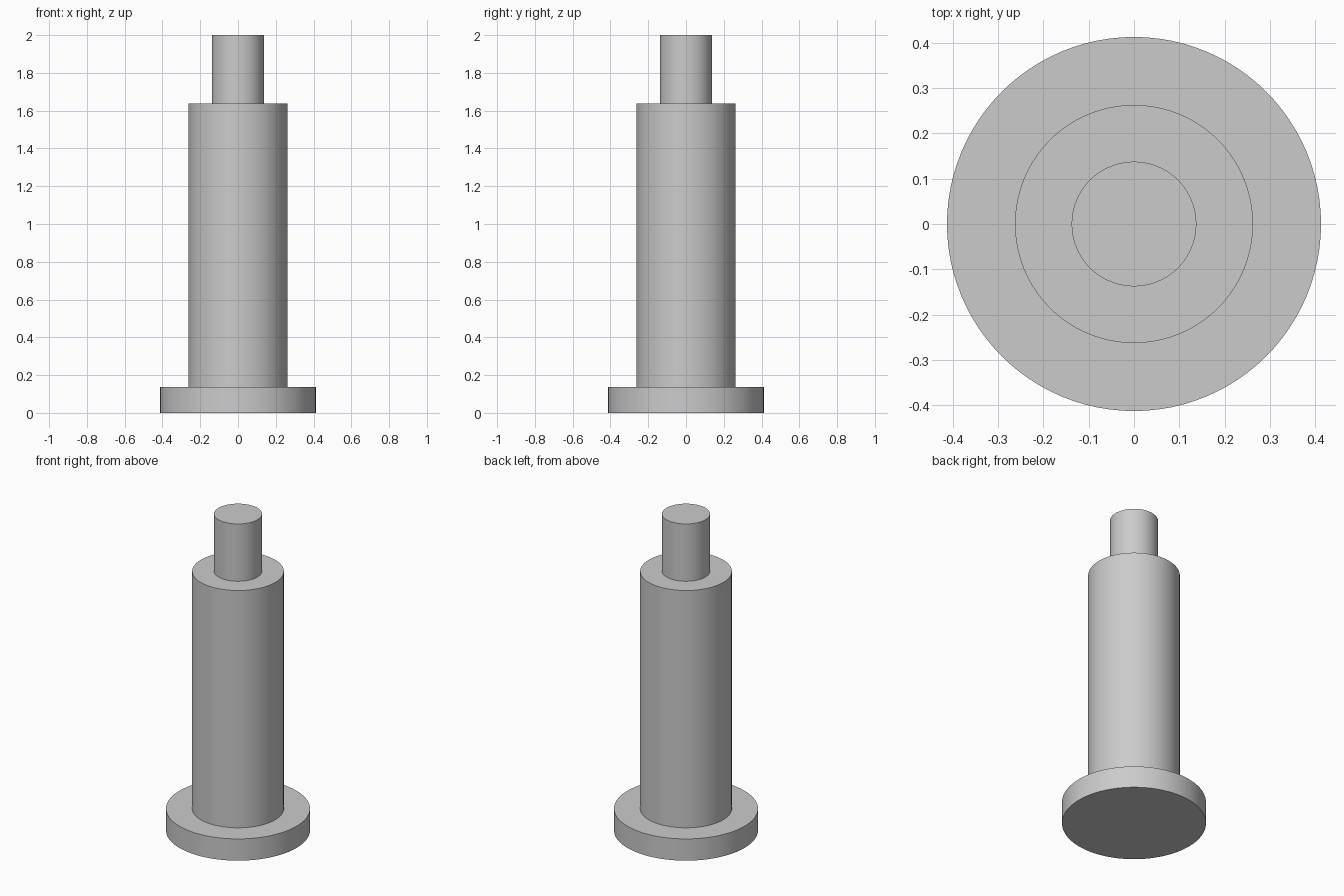
import bpy
import bmesh
import math

cube = bpy.data.objects.get("Cube")
if cube:
    bpy.data.objects.remove(cube, do_unlink=True)

# Plain grey metal
grey = bpy.data.materials.new("plain grey")
grey.use_nodes = True
colour = (0.6, 0.6, 0.6, 1)
grey.diffuse_color = colour
grey.node_tree.nodes["Principled BSDF"].inputs["Base Color"].default_value = colour

# Stepped half profile (radius, height), turned about the upright axis
flange_r, body_r, tip_r = 0.4125, 0.2625, 0.1375
flange_top, body_top, tip_top = 0.1375, 1.6375, 2.0
profile = [
    (0, 0), (flange_r, 0), (flange_r, flange_top),
    (body_r, flange_top), (body_r, body_top),
    (tip_r, body_top), (tip_r, tip_top), (0, tip_top),
]

bm = bmesh.new()
verts = [bm.verts.new((r, 0, z)) for r, z in profile]
edges = [bm.edges.new(pair) for pair in zip(verts, verts[1:])]
bmesh.ops.spin(bm, geom=verts + edges, cent=(0, 0, 0), axis=(0, 0, 1),
               angle=math.tau, steps=96, use_merge=True)
bmesh.ops.remove_doubles(bm, verts=bm.verts, dist=0.0001)
bmesh.ops.recalc_face_normals(bm, faces=bm.faces)

mesh = bpy.data.meshes.new("stepped_pin")
bm.to_mesh(mesh)
bm.free()
mesh.materials.append(grey)
pin = bpy.data.objects.new("stepped_pin", mesh)
bpy.context.collection.objects.link(pin)

# Smooth round walls with crisp shoulders
bpy.ops.object.select_all(action="DESELECT")
pin.select_set(True)
bpy.context.view_layer.objects.active = pin
bpy.ops.object.shade_smooth_by_angle(angle=math.radians(30))
